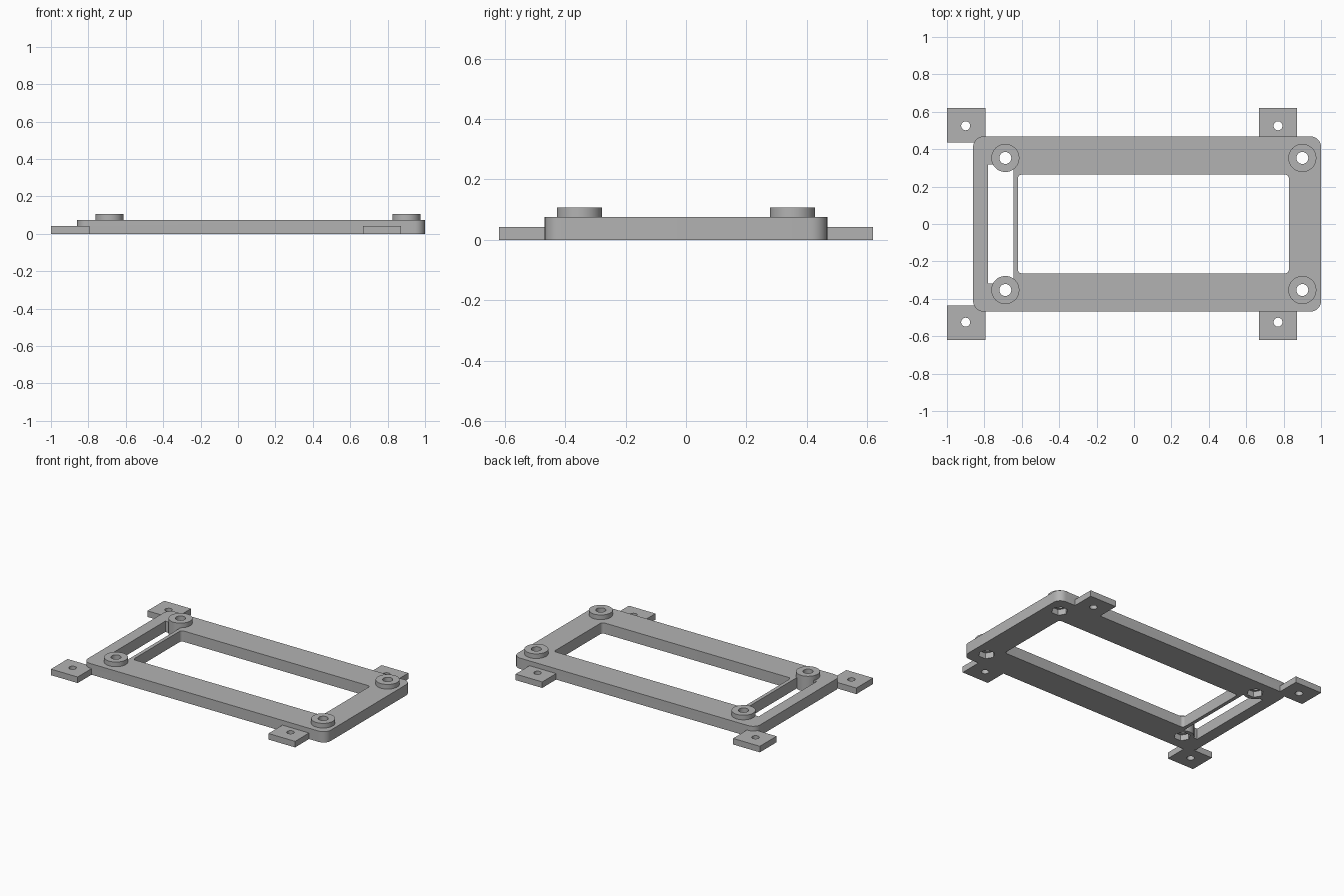
import bpy, bmesh, math

cube = bpy.data.objects.get("Cube")
if cube:
    bpy.data.objects.remove(cube, do_unlink=True)

FRAME_H, BOSS_H, TAB_H = 0.075, 0.107, 0.042
BOSS_X, BOSS_Y = (-0.688, 0.9), 0.353

grey = bpy.data.materials.new("plain grey")
grey.use_nodes = True
grey.diffuse_color = (0.45, 0.45, 0.45, 1)
grey.node_tree.nodes["Principled BSDF"].inputs["Base Color"].default_value = grey.diffuse_color


def prism(name, points, z0, z1):
    """Extrude a closed outline from z0 up to z1."""
    bm = bmesh.new()
    face = bm.faces.new([bm.verts.new((x, y, z0)) for x, y in points])
    new = bmesh.ops.extrude_face_region(bm, geom=[face])["geom"]
    verts = [g for g in new if isinstance(g, bmesh.types.BMVert)]
    bmesh.ops.translate(bm, verts=verts, vec=(0, 0, z1 - z0))
    bmesh.ops.recalc_face_normals(bm, faces=bm.faces)
    mesh = bpy.data.meshes.new(name)
    bm.to_mesh(mesh)
    bm.free()
    mesh.materials.append(grey)
    obj = bpy.data.objects.new(name, mesh)
    bpy.context.collection.objects.link(obj)
    return obj


def circle(cx, cy, r, n=48):
    return [(cx + r * math.cos(math.tau * i / n), cy + r * math.sin(math.tau * i / n))
            for i in range(n)]


def rectangle(x0, x1, y0, y1, r=0, steps=8):
    """Rectangle outline, with rounded corners when r is given."""
    if not r:
        return [(x0, y0), (x1, y0), (x1, y1), (x0, y1)]
    points = []
    corners = [(x1 - r, y1 - r), (x0 + r, y1 - r), (x0 + r, y0 + r), (x1 - r, y0 + r)]
    for k, (cx, cy) in enumerate(corners):
        for i in range(steps + 1):
            a = math.pi / 2 * (k + i / steps)
            points.append((cx + r * math.cos(a), cy + r * math.sin(a)))
    return points


def combine(target, tool, operation):
    """Apply a boolean and discard the tool."""
    mod = target.modifiers.new("boolean", "BOOLEAN")
    mod.operation, mod.solver, mod.object = operation, "EXACT", tool
    bpy.ops.object.select_all(action="DESELECT")
    bpy.context.view_layer.objects.active = target
    target.select_set(True)
    bpy.ops.object.modifier_apply(modifier=mod.name)
    bpy.data.objects.remove(tool, do_unlink=True)


# Frame with the main window and the narrow cable slot
frame = prism("mounting_frame", rectangle(-0.86, 1, -0.468, 0.468, 0.055), 0, FRAME_H)
combine(frame, prism("window_cutter", rectangle(-0.62, 0.828, -0.264, 0.264, 0.02), -0.1, 0.2), "DIFFERENCE")
combine(frame, prism("slot_cutter", rectangle(-0.78, -0.645, -0.318, 0.318), -0.1, 0.2), "DIFFERENCE")

for side in (-1, 1):
    # Screw tabs at the frame's long edges
    for x0, x1, hole_x in ((-1, -0.795, -0.9), (0.668, 0.872, 0.77)):
        y0, y1 = sorted((side * 0.437, side * 0.62))
        combine(frame, prism("tab", rectangle(x0, x1, y0, y1), 0, TAB_H), "UNION")
        combine(frame, prism("tab_hole", circle(hole_x, side * 0.525, 0.024, 32), -0.1, 0.2), "DIFFERENCE")
    # Round bosses with a through hole and a hexagonal nut pocket below
    for x in BOSS_X:
        y = side * BOSS_Y
        combine(frame, prism("boss", circle(x, y, 0.075), 0, BOSS_H), "UNION")
        combine(frame, prism("boss_hole", circle(x, y, 0.032, 32), -0.1, 0.2), "DIFFERENCE")
        combine(frame, prism("nut_pocket", circle(x, y, 0.053, 6), -0.1, 0.04), "DIFFERENCE")

bpy.ops.object.shade_smooth_by_angle(angle=math.radians(30))
